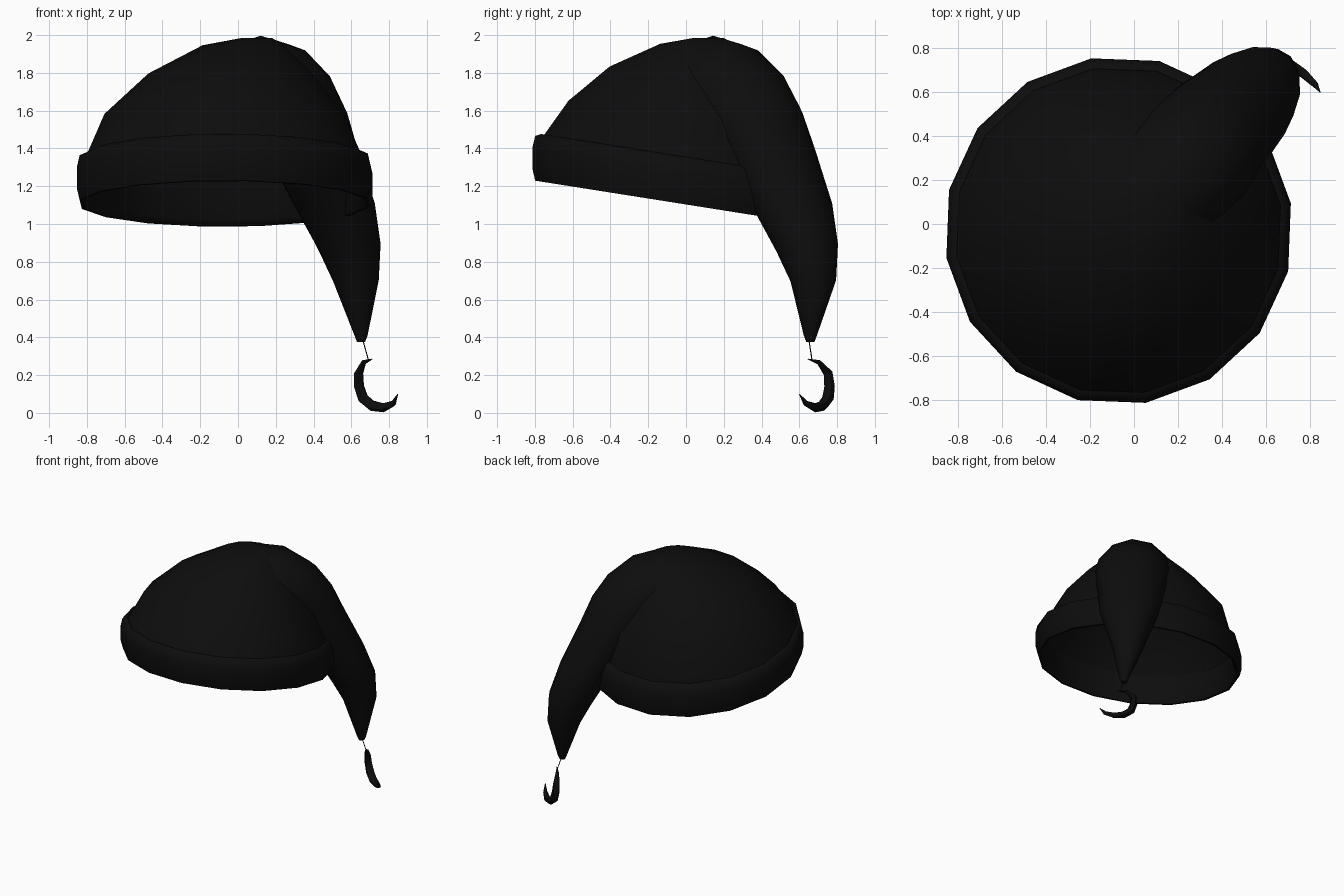
import bpy, bmesh, math
from mathutils import Vector

if "Cube" in bpy.data.objects:
    bpy.data.objects.remove(bpy.data.objects["Cube"])

black = bpy.data.materials.new("soft black")
black.diffuse_color = (0.004, 0.004, 0.004, 1)
black.use_nodes = True
black.node_tree.nodes["Principled BSDF"].inputs["Base Color"].default_value = black.diffuse_color


def loft(name, rings, cap_start=True, cap_end=True, sharp=60):
    """Skin a list of equal-length vertex rings."""
    bm = bmesh.new()
    vr = [[bm.verts.new(p) for p in ring] for ring in rings]
    n = len(vr[0])
    for a, b in zip(vr, vr[1:]):
        for i in range(n):
            j = (i + 1) % n
            bm.faces.new((a[i], a[j], b[j], b[i]))
    if cap_start:
        bm.faces.new(vr[0][::-1])
    if cap_end:
        bm.faces.new(vr[-1])
    if cap_start and cap_end:
        bmesh.ops.recalc_face_normals(bm, faces=bm.faces)
    mesh = bpy.data.meshes.new(name)
    bm.to_mesh(mesh)
    bm.free()
    mesh.materials.append(black)
    ob = bpy.data.objects.new(name, mesh)
    bpy.context.collection.objects.link(ob)
    bpy.context.view_layer.objects.active = ob
    ob.select_set(True)
    bpy.ops.object.shade_smooth_by_angle(angle=math.radians(sharp))
    ob.select_set(False)
    return ob


def hat_ring(r, z, cx=-0.07, cy=-0.03, tilt=0.158, n=16):
    """Ring around the head, tipped down toward the back."""
    pts = []
    for i in range(n):
        t = math.radians(9) + i * math.tau / n
        x, y = r * math.cos(t), r * math.sin(t)
        pts.append((cx + x, cy + y, z - tilt * y))
    return pts


def tube(name, path, n):
    """Tube through (x, y, z, radius) points."""
    pts = [Vector(p[:3]) for p in path]
    rings = []
    for i, p in enumerate(pts):
        d = (pts[min(i + 1, len(pts) - 1)] - pts[max(i - 1, 0)]).normalized()
        side = d.cross(Vector((0.64, 0.77, 0))).normalized()
        up = side.cross(d)
        r = path[i][3]
        rings.append([p + r * (math.cos(k * math.tau / n) * side +
                               math.sin(k * math.tau / n) * up) for k in range(n)])
    return loft(name, rings)


# Folded band around the opening, with an inner lip
band = [(0.735, 1.34), (0.745, 1.14), (0.76, 1.108), (0.778, 1.108), (0.793, 1.17),
        (0.793, 1.28), (0.778, 1.345), (0.745, 1.36)]
loft("hat_band", [hat_ring(r, z) for r, z in band], False, False)

# Crown, leaning toward the fold
crown = [(0.748, 1.33, -0.07, -0.03, 0.158), (0.645, 1.57, -0.07, 0.015, 0.13),
         (0.44, 1.79, -0.04, 0.03, 0.1), (0.22, 1.945, 0.03, 0.08, 0.04),
         (0.08, 1.985, 0.1, 0.12, 0.0)]
loft("hat_crown", [hat_ring(*c) for c in crown], False, True)

# Drooping tail: distance along the diagonal, height, thickness, width, pitch
tail = [(0.03, 1.72, 0.22, 0.25, 0), (0.16, 1.715, 0.283, 0.29, 5),
        (0.28, 1.69, 0.285, 0.30, 22), (0.40, 1.62, 0.265, 0.295, 45),
        (0.50, 1.53, 0.235, 0.28, 62), (0.61, 1.36, 0.205, 0.26, 68),
        (0.775, 1.08, 0.18, 0.23, 72), (0.87, 0.88, 0.165, 0.175, 80),
        (0.918, 0.70, 0.125, 0.125, 88), (0.926, 0.41, 0.036, 0.036, 90),
        (0.926, 0.375, 0.022, 0.022, 90)]
out, wide, up = Vector((0.7071, 0.7071, 0)), Vector((0.7071, -0.7071, 0)), Vector((0, 0, 1))
rings = []
for d, z, a, b, pitch in tail:
    p = math.radians(pitch)
    outer = out * math.sin(p) + up * math.cos(p)
    shift = 0.035 * min(1, (2 - z) / 0.6) if z > 0.5 else 0.005
    c = out * d + up * z - wide * shift
    rings.append([c + outer * a * math.cos(k * math.tau / 12) +
                  wide * b * math.sin(k * math.tau / 12) for k in range(12)])
loft("hat_tail", rings)

# Thread and crescent charm
tube("charm_thread", [(0.66, 0.65, 0.39, 0.003), (0.692, 0.668, 0.275, 0.003)], 5)
tube("crescent_charm", [(0.71, 0.645, 0.285, 0.002), (0.665, 0.705, 0.267, 0.014),
                        (0.639, 0.752, 0.21, 0.025), (0.641, 0.76, 0.14, 0.028),
                        (0.662, 0.752, 0.078, 0.031), (0.71, 0.722, 0.038, 0.029),
                        (0.77, 0.685, 0.027, 0.024), (0.822, 0.635, 0.05, 0.016),
                        (0.846, 0.60, 0.10, 0.002)], 6)
